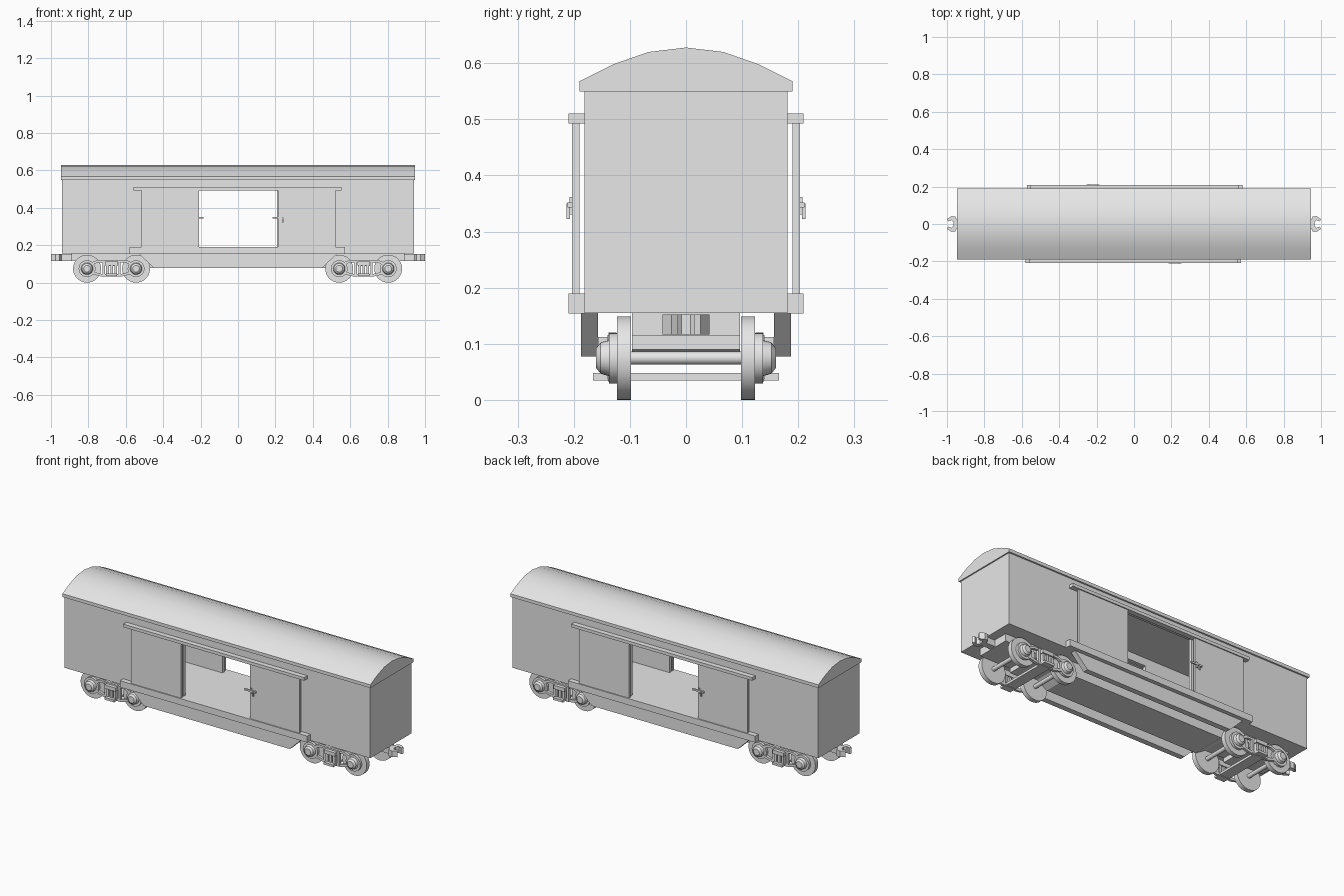
import bpy, bmesh
from math import pi
from mathutils import Matrix, Vector

cube = bpy.data.objects.get("Cube")
if cube:
    bpy.data.objects.remove(cube, do_unlink=True)

grey = bpy.data.materials.new("plain grey")
grey.use_nodes = True
grey.diffuse_color = (0.8, 0.8, 0.8, 1)
grey.node_tree.nodes["Principled BSDF"].inputs["Base Color"].default_value = (0.8, 0.8, 0.8, 1)


def finish(name, bm, turn=0, smooth=False):
    """Turn a bmesh into an object, optionally spun half a turn about z."""
    bmesh.ops.recalc_face_normals(bm, faces=bm.faces)
    bm.transform(Matrix.Rotation(turn, 4, "Z"))
    mesh = bpy.data.meshes.new(name)
    bm.to_mesh(mesh)
    bm.free()
    mesh.materials.append(grey)
    ob = bpy.data.objects.new(name, mesh)
    bpy.context.collection.objects.link(ob)
    if smooth:
        bpy.ops.object.select_all(action="DESELECT")
        ob.select_set(True)
        bpy.context.view_layer.objects.active = ob
        bpy.ops.object.shade_smooth_by_angle(angle=pi / 6)
    return ob


def add_box(bm, x, y, z):
    size = [b - a for a, b in (x, y, z)]
    mid = [(a + b) / 2 for a, b in (x, y, z)]
    bmesh.ops.create_cube(bm, size=1, matrix=Matrix.Translation(mid) @ Matrix.Diagonal((*size, 1)))


def box(name, x, y, z, turn=0):
    bm = bmesh.new()
    add_box(bm, x, y, z)
    return finish(name, bm, turn)


def add_prism(bm, pts, axis, lo, hi):
    """Extrude an outline along an axis; outline holds the other two coordinates."""
    def place(p, d):
        c = list(p)
        c.insert(axis, d)
        return c
    face = bm.faces.new([bm.verts.new(place(p, lo)) for p in pts])
    out = bmesh.ops.extrude_face_region(bm, geom=[face])
    shift = Vector(place((0, 0), hi - lo))
    bmesh.ops.translate(bm, vec=shift, verts=[v for v in out["geom"] if isinstance(v, bmesh.types.BMVert)])


def prism(name, pts, axis, lo, hi, turn=0, smooth=False):
    bm = bmesh.new()
    add_prism(bm, pts, axis, lo, hi)
    return finish(name, bm, turn, smooth)


def add_rod(bm, x, z, y0, y1, r0, r1=None, sides=32):
    """Round part lying along y."""
    place = Matrix.Translation((x, (y0 + y1) / 2, z)) @ Matrix.Rotation(-pi / 2, 4, "X")
    bmesh.ops.create_cone(bm, cap_ends=True, segments=sides, radius1=r0,
                          radius2=r0 if r1 is None else r1, depth=y1 - y0, matrix=place)


def mirrored(half):
    """Close an outline by mirroring its first coordinate."""
    return half + [(-a, b) for a, b in reversed(half) if a]


# Hollow body with a doorway through both sides
body = box("body", (-0.94, 0.94), (-0.181, 0.181), (0.155, 0.552))
cutters = [box("interior_cutter", (-0.92, 0.92), (-0.163, 0.163), (0.19, 0.54)),
           box("doorway_cutter", (-0.21, 0.215), (-0.3, 0.3), (0.19, 0.497))]
for c in cutters:
    c.hide_render = True
    mod = body.modifiers.new("cut", "BOOLEAN")
    mod.operation = "DIFFERENCE"
    mod.solver = "EXACT"
    mod.object = c
bpy.context.view_layer.update()
cut_mesh = bpy.data.meshes.new_from_object(body.evaluated_get(bpy.context.evaluated_depsgraph_get()))
body.modifiers.clear()
body.data = cut_mesh
for c in cutters:
    bpy.data.objects.remove(c, do_unlink=True)

# Arched roof
prism("roof", mirrored([(0.19, 0.55), (0.19, 0.568), (0.13, 0.598), (0.067, 0.62), (0, 0.628)]),
      0, -0.947, 0.947, smooth=True)

# Tapered centre sill under the floor
prism("centre_sill", mirrored([(0.89, 0.156), (0.89, 0.115), (0.53, 0.115), (0.47, 0.078)]),
      1, -0.096, 0.096)

for side, turn in (("front", 0), ("back", pi)):
    # Door rails, sliding doors and skirt
    box(side + "_top_rail", (-0.56, 0.553), (-0.209, -0.18), (0.493, 0.51), turn)
    box(side + "_bottom_rail", (-0.58, 0.572), (-0.209, -0.18), (0.154, 0.19), turn)
    box(side + "_left_door", (0.215, 0.52), (-0.203, -0.19), (0.188, 0.496), turn)
    box(side + "_right_door", (-0.517, -0.208), (-0.203, -0.19), (0.188, 0.496), turn)
    prism(side + "_skirt", mirrored([(0.53, 0.156), (0.45, 0.077)]), 1, -0.187, -0.157, turn)
    # Door latch with a hanging handle
    bm = bmesh.new()
    add_box(bm, (0.185, 0.255), (-0.211, -0.203), (0.343, 0.352))
    add_box(bm, (0.218, 0.228), (-0.208, -0.202), (0.33, 0.362))
    add_box(bm, (0.234, 0.242), (-0.213, -0.207), (0.322, 0.35))
    finish(side + "_latch", bm, turn)

# Couplers with open jaws
for end, turn in (("left", 0), ("right", pi)):
    jaw = [(0.87, 0.017), (0.945, 0.017), (0.955, 0.04), (0.975, 0.042),
           (1.0, 0.026), (0.992, 0.014), (0.976, 0.021), (0.964, 0.008)]
    prism(end + "_coupler", jaw + [(x, -y) for x, y in reversed(jaw)], 2, 0.117, 0.152, turn)

# Bogies
AXLE_Z = 0.0745
for end, cx in (("left", 0.672), ("right", -0.676)):
    for n, x in (("outer", cx + 0.131), ("inner", cx - 0.131)):
        bm = bmesh.new()
        add_rod(bm, x, AXLE_Z, -0.125, 0.125, 0.0115, sides=20)
        for s in (1, -1):
            add_rod(bm, x, AXLE_Z, min(s * 0.098, s * 0.123), max(s * 0.098, s * 0.123), 0.0745, sides=40)
        finish(f"{end}_{n}_wheelset", bm, smooth=True)
    box(end + "_spring_plank", (cx - 0.03, cx + 0.03), (-0.166, 0.166), (0.035, 0.048))
    box(end + "_bolster", (cx - 0.03, cx + 0.03), (-0.096, 0.096), (0.09, 0.125))
    for side, turn in (("front", 0), ("back", pi)):
        c = cx if turn == 0 else -cx
        bm = bmesh.new()
        # Upper and lower frame bars
        top = mirrored([(0.145, 0.092), (0.08, 0.12), (0.08, 0.108), (0.145, 0.078)][:2])
        bottom = [(a * 0.93, b - 0.012) for a, b in reversed(top)]
        add_prism(bm, [(c + a, b) for a, b in top + bottom], 1, -0.138, -0.124)
        low = mirrored([(0.14, 0.068), (0.05, 0.046)])
        under = [(a, b - 0.014) for a, b in reversed(low)]
        add_prism(bm, [(c + a, b) for a, b in low + under], 1, -0.138, -0.124)
        for s in (1, -1):
            add_box(bm, (c + s * 0.042 - 0.006, c + s * 0.042 + 0.006), (-0.14, -0.124), (0.036, 0.116))
        # Spring pocket
        add_box(bm, (c - 0.034, c + 0.034), (-0.157, -0.124), (0.092, 0.112))
        for s in (-0.022, 0, 0.022):
            add_box(bm, (c + s - 0.007, c + s + 0.007), (-0.15, -0.128), (0.046, 0.094))
        finish(f"{end}_{side}_side_frame", bm, turn)
        # Axle bearings with tapered caps
        bm = bmesh.new()
        for s in (0.131, -0.131):
            add_rod(bm, c + s, AXLE_Z, -0.137, -0.122, 0.045, sides=24)
            add_rod(bm, c + s, AXLE_Z, -0.152, -0.137, 0.028, 0.032, sides=24)
            add_rod(bm, c + s, AXLE_Z, -0.16, -0.152, 0.018, 0.028, sides=24)
        finish(f"{end}_{side}_bearings", bm, turn, smooth=True)
